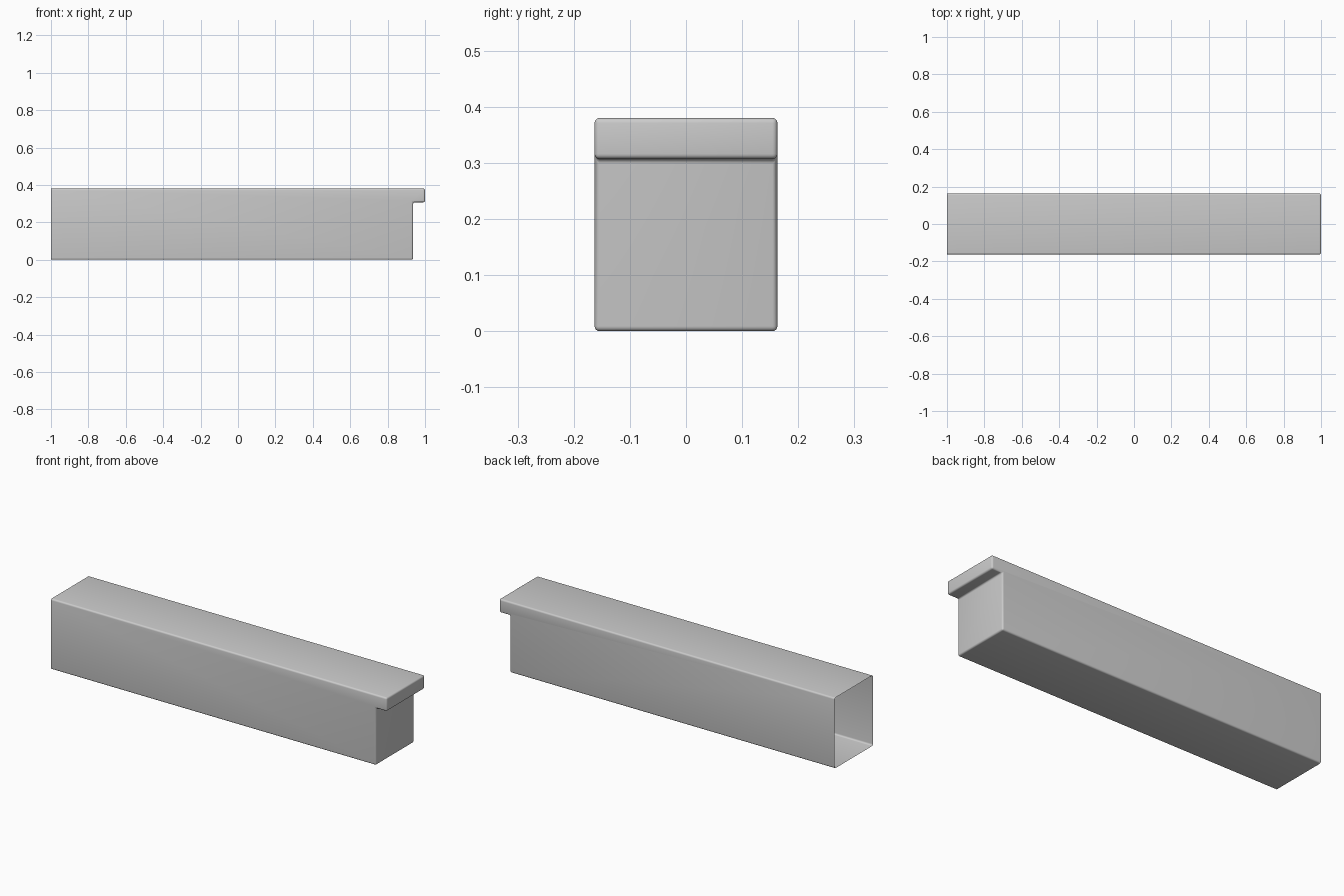
import bpy, bmesh

if "Cube" in bpy.data.objects:
    bpy.data.objects.remove(bpy.data.objects["Cube"])

HALF_WIDTH = 0.163
# Side profile (x, z): long body with a small overhanging lip at the right end
PROFILE = [(-1, 0), (0.936, 0), (0.936, 0.307), (1, 0.307), (1, 0.38), (-1, 0.38)]

bm = bmesh.new()
face = bm.faces.new([bm.verts.new((x, -HALF_WIDTH, z)) for x, z in PROFILE])
extruded = bmesh.ops.extrude_face_region(bm, geom=[face], use_keep_orig=True)
verts = [v for v in extruded["geom"] if isinstance(v, bmesh.types.BMVert)]
bmesh.ops.translate(bm, verts=verts, vec=(0, 2 * HALF_WIDTH, 0))
bmesh.ops.recalc_face_normals(bm, faces=bm.faces)

# Round every edge except the rim of the open left end
edges = [e for e in bm.edges if any(v.co.x > -0.99 for v in e.verts)]
bmesh.ops.bevel(bm, geom=edges, offset=0.009, offset_type='OFFSET',
                segments=4, profile=0.5, affect='EDGES')

# Open the left end, leaving a thin hollow shell
end = [f for f in bm.faces if all(v.co.x < -0.999 for v in f.verts)]
bmesh.ops.delete(bm, geom=end, context='FACES')

mesh = bpy.data.meshes.new("drawer_shell")
bm.to_mesh(mesh)
bm.free()
shell = bpy.data.objects.new("drawer_shell", mesh)
bpy.context.collection.objects.link(shell)

# Smooth rounded edges
bpy.context.view_layer.objects.active = shell
shell.select_set(True)
bpy.ops.object.shade_smooth_by_angle(angle=0.7)
